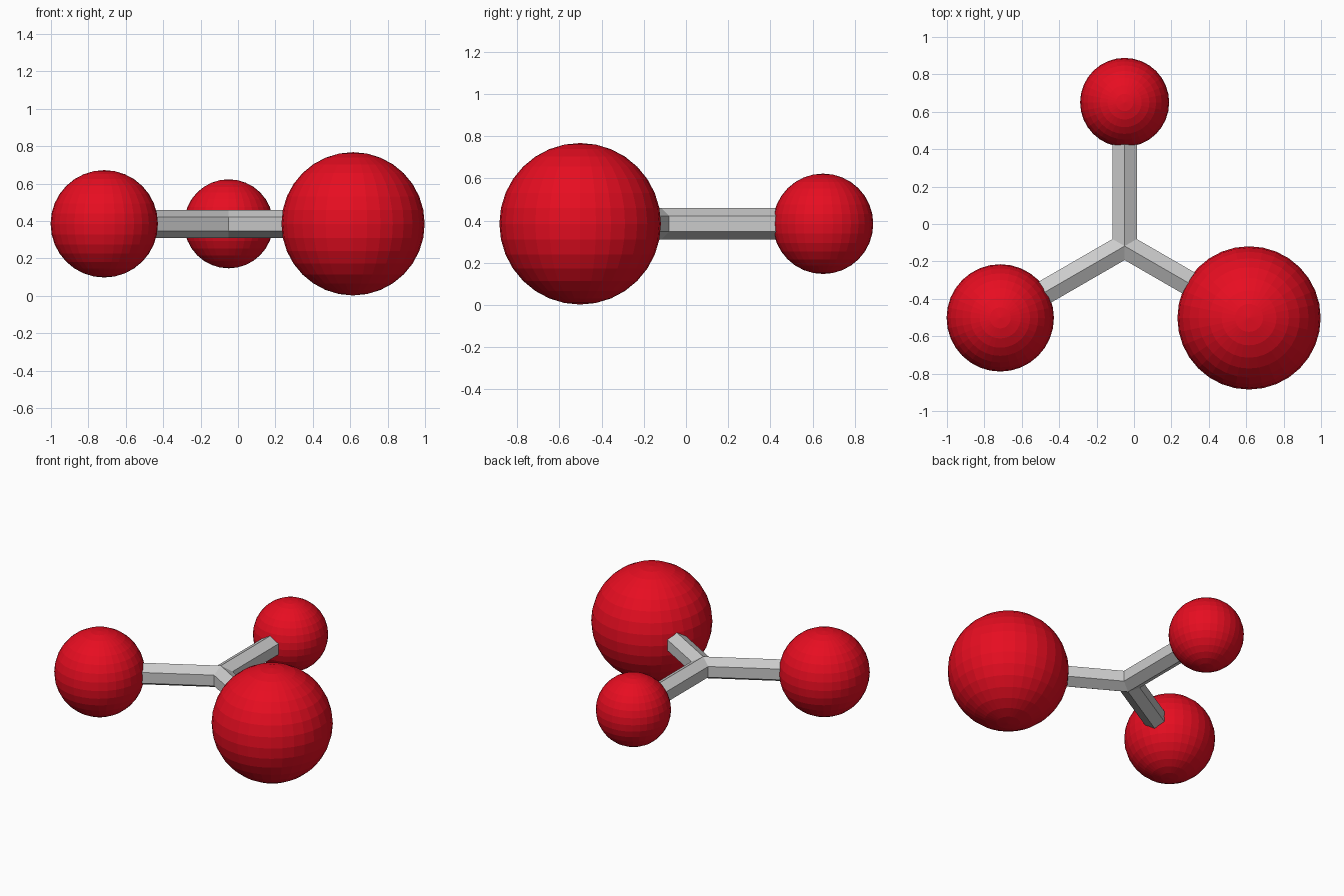
import bpy, math
from mathutils import Vector

if "Cube" in bpy.data.objects:
    bpy.data.objects.remove(bpy.data.objects["Cube"])

HUB = Vector((-0.05, -0.118, 0.385))   # where the three arms meet
LENGTH = 0.768                         # hub to ball centre
ARM_R = 0.075                          # hexagon corner radius

red = bpy.data.materials.new("red")
red.diffuse_color = (0.8, 0.004, 0.015, 1)
red.use_nodes = True
red.node_tree.nodes["Principled BSDF"].inputs["Base Color"].default_value = red.diffuse_color


def arm(name, direction):
    # hexagonal bar with an edge along its top, running from hub into the ball
    bpy.ops.mesh.primitive_cylinder_add(vertices=6, radius=ARM_R, depth=LENGTH)
    ob = bpy.context.object
    ob.name = name
    # local Y (a corner of the hexagon) stays vertical
    up = Vector((0, 0, 1))
    m = ob.matrix_world.to_3x3()
    m.col[0], m.col[1], m.col[2] = up.cross(direction), up, direction
    ob.matrix_world = m.to_4x4()
    ob.location = HUB + direction * LENGTH / 2


def ball(name, centre, radius):
    bpy.ops.mesh.primitive_uv_sphere_add(segments=32, ring_count=16,
                                         radius=radius, location=centre)
    ob = bpy.context.object
    ob.name = name
    ob.data.materials.append(red)


# three arms 120 degrees apart, each ending in a ball of its own size
for label, angle, radius in (("back", 90, 0.238),
                             ("left", 210, 0.287),
                             ("right", 330, 0.383)):
    a = math.radians(angle)
    d = Vector((math.cos(a), math.sin(a), 0))
    arm(label + "_arm", d)
    ball(label + "_ball", HUB + d * LENGTH, radius)
